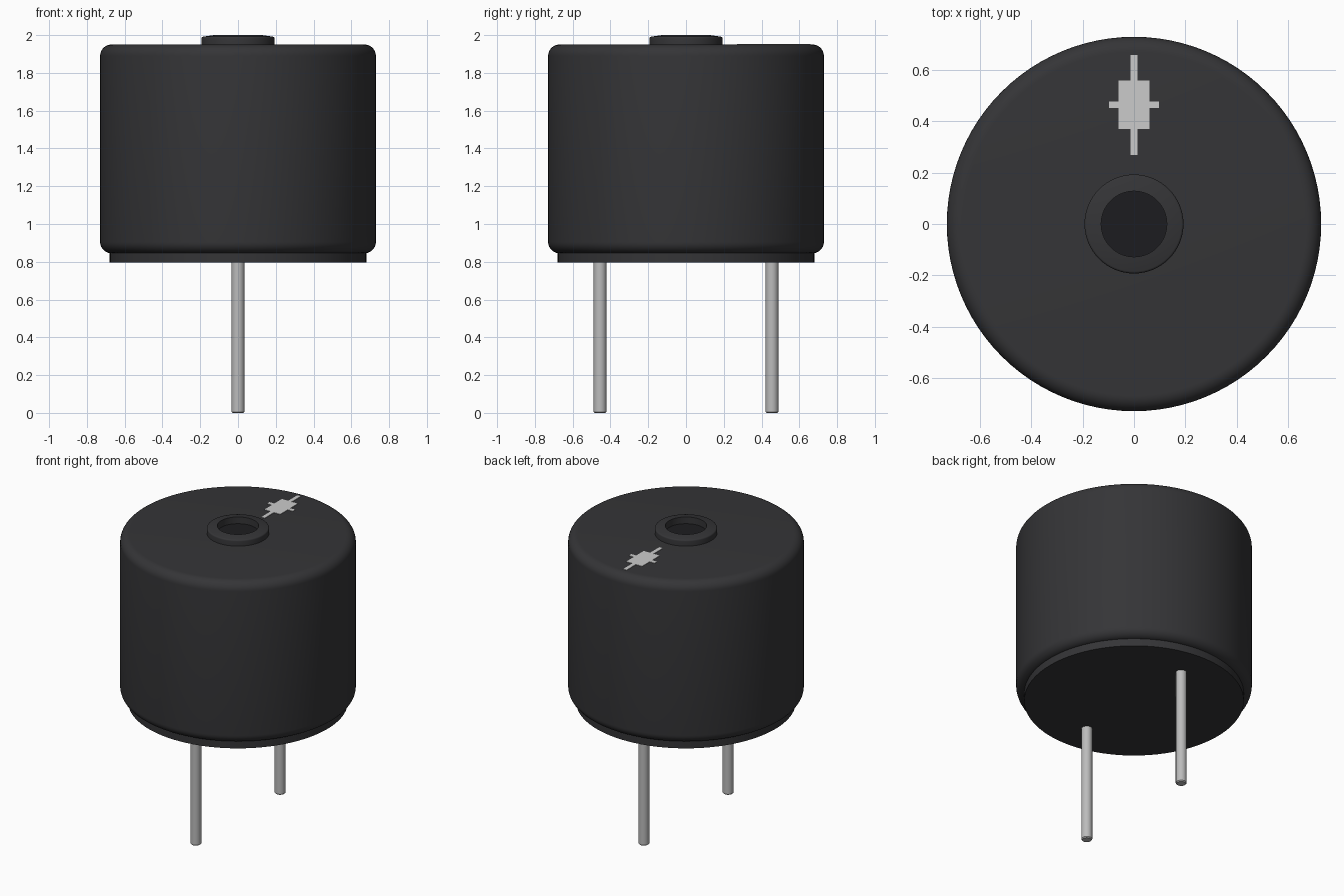
import bpy, bmesh, math

if "Cube" in bpy.data.objects:
    bpy.data.objects.remove(bpy.data.objects["Cube"])


def material(name, rgb):
    m = bpy.data.materials.new(name)
    m.diffuse_color = (*rgb, 1)
    m.use_nodes = True
    m.node_tree.nodes["Principled BSDF"].inputs["Base Color"].default_value = m.diffuse_color
    return m


BLACK = material("black_plastic", (0.035, 0.035, 0.038))
DARK = material("dark_opening", (0.012, 0.012, 0.014))
METAL = material("pin_metal", (0.5, 0.5, 0.5))
PRINT = material("white_print", (0.55, 0.55, 0.55))


def finish(name, bm, mat):
    bmesh.ops.recalc_face_normals(bm, faces=bm.faces)
    mesh = bpy.data.meshes.new(name)
    bm.to_mesh(mesh)
    bm.free()
    mesh.materials.append(mat)
    obj = bpy.data.objects.new(name, mesh)
    bpy.context.collection.objects.link(obj)
    return obj


def lathe(name, profile, mat, segments=96, y=0.0):
    """Spin an (r, z) profile about a vertical axis."""
    bm = bmesh.new()
    verts = [bm.verts.new((r, 0, z)) for r, z in profile]
    edges = [bm.edges.new(pair) for pair in zip(verts, verts[1:])]
    bmesh.ops.spin(bm, geom=verts + edges, cent=(0, 0, 0), axis=(0, 0, 1),
                   angle=math.tau, steps=segments)
    bmesh.ops.remove_doubles(bm, verts=bm.verts, dist=1e-5)
    obj = finish(name, bm, mat)
    obj.location.y = y
    bpy.ops.object.select_all(action='DESELECT')
    obj.select_set(True)
    bpy.context.view_layer.objects.active = obj
    bpy.ops.object.shade_smooth_by_angle(angle=math.radians(30))
    return obj


def arc(r, z, radius, start, end, steps=8):
    angles = [math.radians(start + (end - start) * i / steps) for i in range(steps + 1)]
    return [(r + radius * math.cos(a), z + radius * math.sin(a)) for a in angles]


# Rounded can
R, F, LOW, TOP = 0.73, 0.06, 0.845, 1.95
lathe("body", [(0, LOW)] + arc(R - F, LOW + F, F, -90, 0)
      + arc(R - F, TOP - F, F, 0, 90) + [(0, TOP)], BLACK)

# Base plate
lathe("base_plate", [(0, 0.795), (0.68, 0.795), (0.68, 0.86), (0, 0.86)], BLACK)

# Sound port: raised collar and its dark floor
lathe("port_collar", [(0.128, 1.945), (0.193, 1.945)] + arc(0.183, 1.982, 0.01, 0, 80, 4)
      + [(0.128, 2.0), (0.128, 1.945)], BLACK, 64)
lathe("port_floor", [(0, 1.945), (0.13, 1.945), (0.13, 1.954), (0, 1.954)], DARK, 64)

# Pins
for name, y in (("front_pin", -0.455), ("back_pin", 0.455)):
    lathe(name, [(0, 0), (0.028, 0), (0.034, 0.006), (0.034, 0.8), (0, 0.8)], METAL, 32, y)

# Polarity mark: one stepped cross outline, extruded thin
quarter = [(0.097, 0.013), (0.06, 0.013), (0.06, 0.095), (0.013, 0.095), (0.013, 0.195)]
half = quarter + [(-x, y) for x, y in reversed(quarter)]
outline = half + [(-x, -y) for x, y in half]
bm = bmesh.new()
face = bm.faces.new([bm.verts.new((x, y + 0.465, 1.947)) for x, y in outline])
top = bmesh.ops.extrude_face_region(bm, geom=[face])
bmesh.ops.translate(bm, vec=(0, 0, 0.006),
                    verts=[g for g in top["geom"] if isinstance(g, bmesh.types.BMVert)])
finish("polarity_mark", bm, PRINT)
